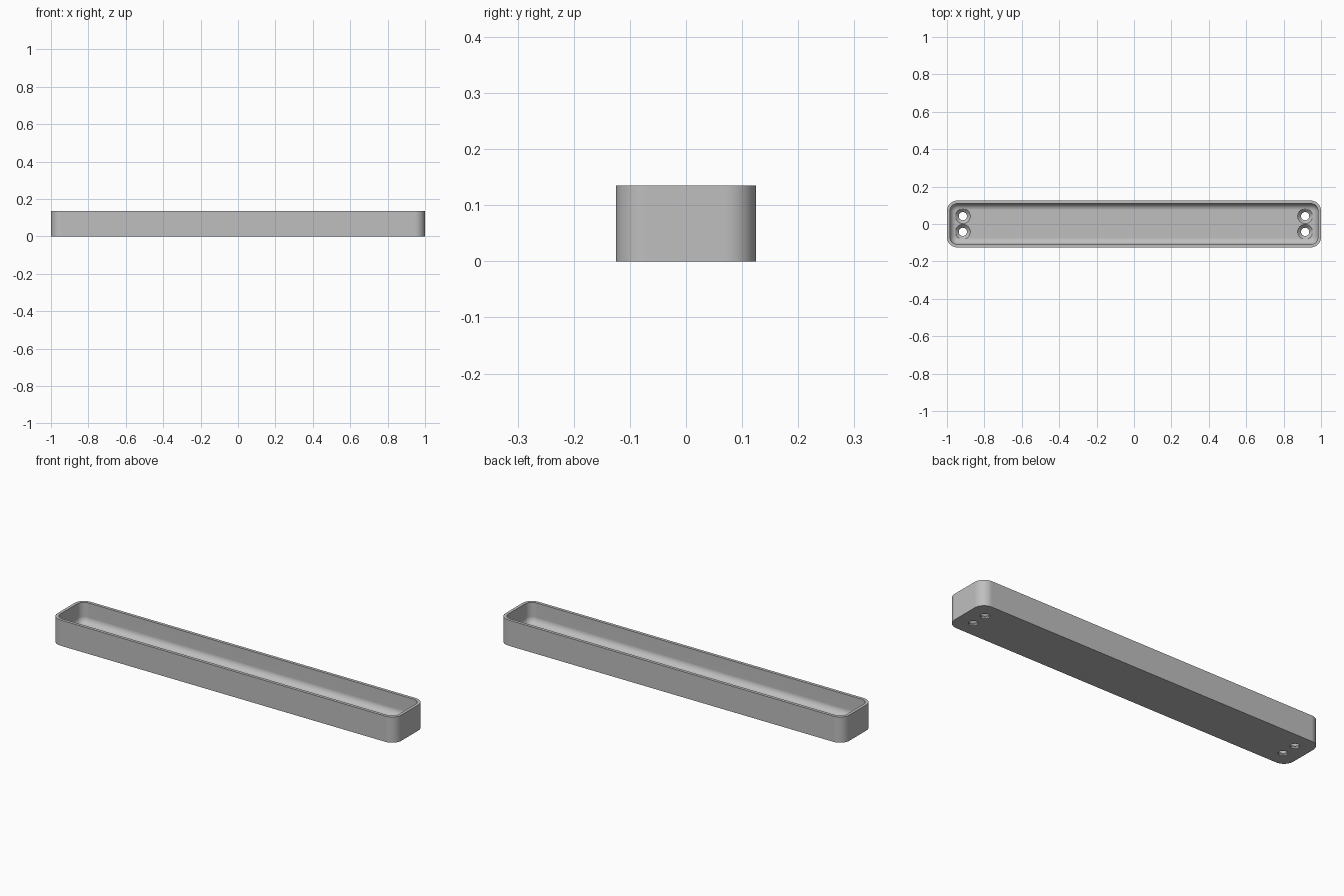
import bpy, bmesh, math

cube = bpy.data.objects.get("Cube")
if cube:
    bpy.data.objects.remove(cube, do_unlink=True)

LENGTH, WIDTH, HEIGHT = 2.0, 0.25, 0.135
CORNER, WALL, FLOOR, FILLET = 0.055, 0.016, 0.025, 0.035
CORNER_STEPS, FILLET_STEPS = 12, 10

grey = bpy.data.materials.new("grey")
grey.use_nodes = True
colour = (0.52, 0.52, 0.52, 1)
grey.diffuse_color = colour
grey.node_tree.nodes["Principled BSDF"].inputs["Base Color"].default_value = colour


def rounded_ring(inset, z):
    """Points of the tray outline, moved inwards and set at height z."""
    cx, cy, r = LENGTH / 2 - CORNER, WIDTH / 2 - CORNER, CORNER - inset
    points = []
    for quarter, (sx, sy) in enumerate([(1, 1), (-1, 1), (-1, -1), (1, -1)]):
        for i in range(CORNER_STEPS + 1):
            a = math.pi / 2 * (quarter + i / CORNER_STEPS)
            points.append((sx * cx + r * math.cos(a), sy * cy + r * math.sin(a), z))
    return points


def circle_ring(x, y, r, z, sides=40):
    turn = 2 * math.pi / sides
    return [(x + r * math.cos(turn * i), y + r * math.sin(turn * i), z) for i in range(sides)]


def loft(name, rings):
    """Skin a stack of equal rings and cap both ends."""
    bm = bmesh.new()
    loops = [[bm.verts.new(p) for p in ring] for ring in rings]
    n = len(loops[0])
    for low, high in zip(loops, loops[1:]):
        for i in range(n):
            j = (i + 1) % n
            bm.faces.new((low[i], low[j], high[j], high[i]))
    bm.faces.new(loops[0][::-1])
    bm.faces.new(loops[-1])
    bmesh.ops.recalc_face_normals(bm, faces=bm.faces)
    mesh = bpy.data.meshes.new(name)
    bm.to_mesh(mesh)
    bm.free()
    mesh.materials.append(grey)
    ob = bpy.data.objects.new(name, mesh)
    bpy.context.collection.objects.link(ob)
    return ob


# Tray: outer wall, flat rim, inner wall, rounded foot and floor
profile = [(0, 0), (0, HEIGHT), (WALL, HEIGHT)]
for i in range(FILLET_STEPS + 1):
    a = math.pi / 2 * i / FILLET_STEPS
    profile.append((WALL + FILLET * (1 - math.cos(a)), FLOOR + FILLET * (1 - math.sin(a))))
tray = loft("tray", [rounded_ring(inset, z) for inset, z in profile])

# Countersunk screw holes, two at each end
bpy.context.view_layer.objects.active = tray
tray.select_set(True)
for x in (-0.915, 0.915):
    for y in (-0.042, 0.042):
        steps = [(0.022, -0.05), (0.022, 0.007), (0.04, FLOOR), (0.04, 0.1)]
        cutter = loft("screw_hole_cutter", [circle_ring(x, y, r, z) for r, z in steps])
        cutter.hide_render = True
        cut = tray.modifiers.new("screw_hole", "BOOLEAN")
        cut.operation = "DIFFERENCE"
        cut.solver = "EXACT"
        cut.object = cutter
        bpy.ops.object.modifier_apply(modifier=cut.name)
        bpy.data.objects.remove(cutter, do_unlink=True)

# Smooth corners and foot, sharp rim and base
bpy.ops.object.shade_smooth_by_angle(angle=math.radians(30))
weighted = tray.modifiers.new("weighted_normals", "WEIGHTED_NORMAL")
weighted.keep_sharp = True
